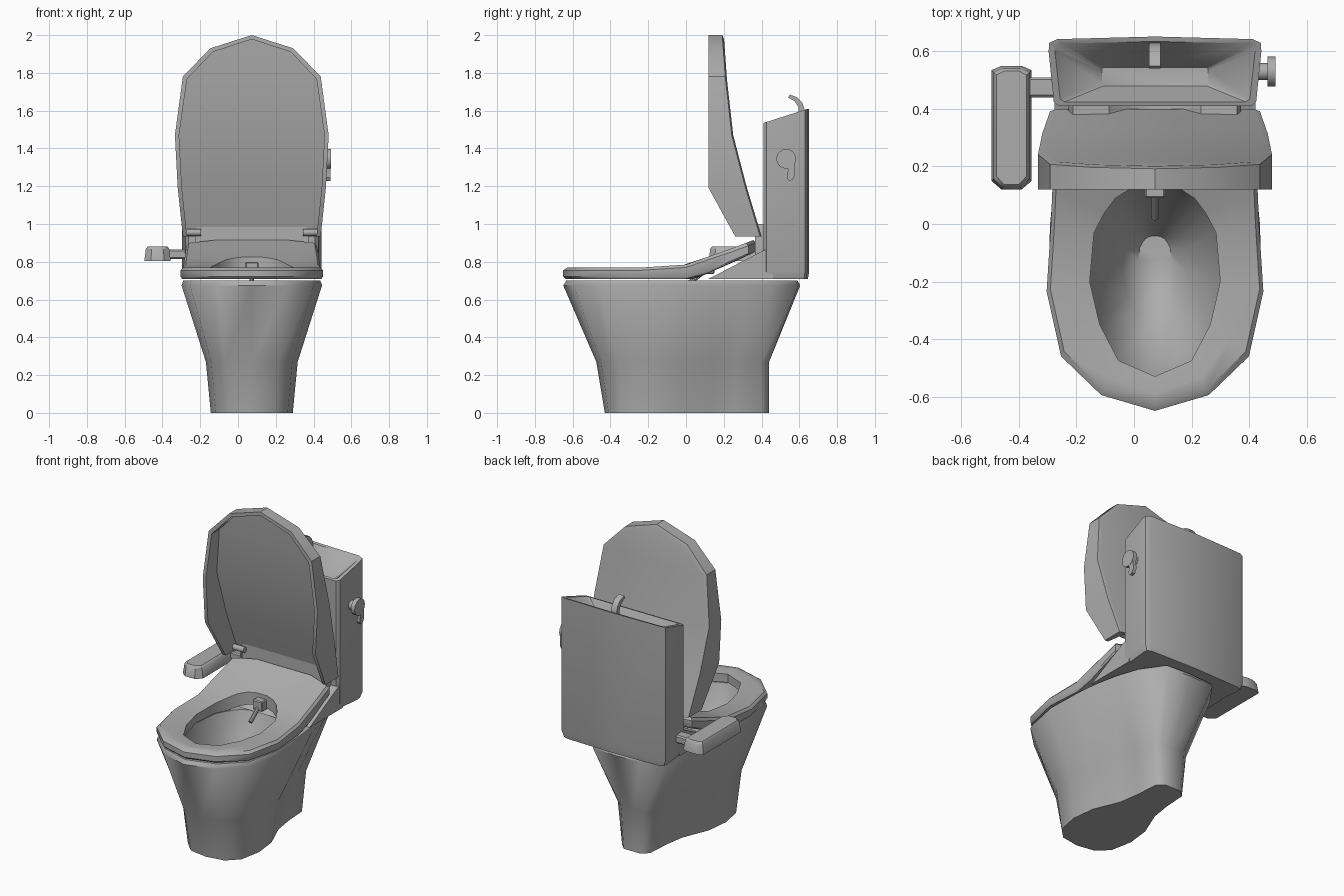
import bpy, bmesh, math
from mathutils import Vector

if "Cube" in bpy.data.objects:
    bpy.data.objects.remove(bpy.data.objects["Cube"])

CX = 0.073  # symmetry plane of the main body
grey = bpy.data.materials.new("ceramic_grey")
grey.diffuse_color = (0.42, 0.42, 0.42, 1)
grey.use_nodes = True
grey.node_tree.nodes["Principled BSDF"].inputs["Base Color"].default_value = grey.diffuse_color


def finish(name, bm, angle=35):
    bmesh.ops.recalc_face_normals(bm, faces=bm.faces)
    me = bpy.data.meshes.new(name)
    bm.to_mesh(me)
    bm.free()
    ob = bpy.data.objects.new(name, me)
    bpy.context.collection.objects.link(ob)
    me.materials.append(grey)
    bpy.ops.object.select_all(action='DESELECT')
    ob.select_set(True)
    bpy.context.view_layer.objects.active = ob
    bpy.ops.object.shade_smooth_by_angle(angle=math.radians(angle))
    return ob


def mirror(half):
    """Close a half ring, whose first and last points lie on the symmetry plane."""
    return [(CX + p[0], p[1], p[2]) for p in half] + \
           [(CX - p[0], p[1], p[2]) for p in half[-2:0:-1]]


def loft(name, halves, caps=True, closed=False, angle=35):
    """Skin mirrored half rings; caps are strips running across the symmetry plane."""
    bm = bmesh.new()
    rings = [[bm.verts.new(p) for p in mirror(h)] for h in halves]
    n = len(rings[0])
    pairs = list(zip(rings, rings[1:])) + ([(rings[-1], rings[0])] if closed else [])
    for a, b in pairs:
        for i in range(n):
            j = (i + 1) % n
            bm.faces.new((a[i], a[j], b[j], b[i]))
    if caps and not closed:
        for r in (rings[0], rings[-1]):
            bm.faces.new((r[0], r[1], r[-1]))
            for i in range(1, n // 2 - 1):
                bm.faces.new((r[i], r[i + 1], r[n - i - 1], r[n - i]))
            m = n // 2
            bm.faces.new((r[m - 1], r[m], r[m + 1]))
    return finish(name, bm, angle)


def interp(table, v):
    for (a, fa), (b, fb) in zip(table, table[1:]):
        if v <= b:
            t = max(0, (v - a) / (b - a))
            return fa + (fb - fa) * t
    return table[-1][1]


def level(pts, z, s=1.0, cy=0.0):
    return [(x * s, cy + (y - cy) * s, z) for x, y in pts]


def box(name, lo, hi, bevel=0.0):
    bm = bmesh.new()
    bmesh.ops.create_cube(bm, size=1)
    for v in bm.verts:
        v.co = [lo[k] + (v.co[k] + 0.5) * (hi[k] - lo[k]) for k in range(3)]
    if bevel:
        bmesh.ops.bevel(bm, geom=bm.edges[:], offset=bevel, segments=1, affect='EDGES')
    return finish(name, bm)


def rod(name, a, b, r, sides=12):
    a, b = Vector(a), Vector(b)
    bm = bmesh.new()
    bmesh.ops.create_cone(bm, cap_ends=True, segments=sides, radius1=r, radius2=r,
                          depth=(b - a).length)
    rot = (b - a).to_track_quat('Z', 'Y').to_matrix()
    for v in bm.verts:
        v.co = rot @ v.co + (a + b) / 2
    return finish(name, bm)


def extrude_x(name, prof, x0, x1):
    bm = bmesh.new()
    f = bm.faces.new([bm.verts.new((x0, y, z)) for y, z in prof])
    g = bmesh.ops.extrude_face_region(bm, geom=[f])
    for v in g['geom']:
        if isinstance(v, bmesh.types.BMVert):
            v.co.x = x1
    return finish(name, bm)


# Pedestal and bowl: outer skin, rim, then hollow inside
foot = [(0, -.43), (.12, -.41), (.19, -.34), (.217, -.2), (.20, -.05),
        (.13, .12), (.11, .25), (.10, .40), (.06, .44), (0, .44)]
knee = [(0, -.475), (.14, -.45), (.215, -.36), (.243, -.2), (.235, -.03),
        (.17, .14), (.14, .27), (.13, .40), (.08, .44), (0, .44)]
rim = [(0, -.65), (.187, -.595), (.327, -.46), (.372, -.235), (.365, 0),
       (.35, .15), (.32, .3), (.27, .45), (.17, .595), (0, .605)]
hole = [(0, -.53), (.127, -.475), (.192, -.35), (.227, -.2), (.212, -.03),
        (.175, .04), (.137, .09), (.09, .12), (.04, .135), (0, .135)]
loft("bowl", [level(foot, 0), level(knee, .27), level(rim, .675), level(rim, .70, .975),
              level(hole, .70, 1.05, -.2), level(hole, .56, .88, -.2),
              level(hole, .40, .5, -.14), level(hole, .33, .25, -.1)], angle=50)

# Seat ring rising toward the hinge
seat = [(0, -.65), (.187, -.595), (.327, -.46), (.377, -.235), (.362, 0),
        (.357, .12), (.352, .22), (.345, .33), (.2, .37), (0, .37)]
top = [(-.1, .77), (0, .785), (.1, .82), (.25, .87), (.37, .915)]
low = [(.05, .71), (.37, .85)]
mid = [((a[0] + b[0]) / 2, (a[1] + b[1]) / 2) for a, b in zip(seat, hole)]


def on(pts, table, dz=0.0, s=1.0):
    return [(x * s, y * s, interp(table, y) + dz) for x, y in pts]


loft("seat", [on(hole, low), on(mid, low), on(seat, low, 0, .98), on(seat, low, .012),
              on(seat, top, -.015), on(seat, top, 0, .965), on(mid, top),
              on(hole, top, -.006)], closed=True)

# Ramp and hinge panel between seat and tank
extrude_x("rear_ramp", [(.12, .71), (.46, .71), (.46, .87), (.41, .86)], CX - .35, CX + .35)
panel = [(0, .91), (.08, .92), (.16, .99), (.285, 1.0), (.30, .96), (.30, .84), (0, .84)]
loft("hinge_panel", [[(x, .365, z) for x, z in panel], [(x, .42, z) for x, z in panel]])
for s in (-1, 1):
    rod("hinge_pin", (CX + s * .27, .35, .955), (CX + s * .355, .35, .955), .018)

# Open lid: shallow tray, open along the hinge side
edge = [(0, 2.0), (.22, 1.93), (.365, 1.78), (.407, 1.47), (.392, 1.19),
        (.365, .935), (.335, .935), (0, .935)]
inner = [(0, 1.978), (.208, 1.91), (.343, 1.767), (.385, 1.47), (.37, 1.19),
         (.343, .935), (.325, .935), (0, .935)]
back = [(.935, .40), (1.2, .32), (1.47, .25), (1.65, .225), (2.0, .20)]
front = [(.935, .26), (1.19, .12), (2.0, .12)]


def tray(pts, depth):
    return [(x, interp(back, z) - depth, z) for x, z in pts]


def lip(pts):
    return [(x, interp(front, z) if i < 6 else interp(back, z) - .02, z)
            for i, (x, z) in enumerate(pts)]


loft("lid", [tray(inner, 0), tray(edge, .008), lip(edge), lip(inner), tray(inner, .02)])

# Tank with slanted top and sunken hand basin
wall = [(0, .41), (.335, .41), (.352, .425), (.37, .60), (.368, .63), (.34, .643), (0, .652)]
lip_in = [(0, .425), (.315, .425), (.33, .435), (.348, .60), (.346, .618), (.325, .628), (0, .635)]
well = [(0, .48), (.18, .48), (.185, .485), (.185, .535), (.185, .54), (.18, .545), (0, .545)]
slant = [(.41, 1.535), (.645, 1.61)]
loft("tank", [level(wall, .71, .96, .5), level(wall, .75), on(wall, slant),
              on(lip_in, slant), level(well, 1.43)], angle=40)

# Hand basin spout
extrude_x("spout", [(.60, 1.45), (.63, 1.45), (.63, 1.60), (.615, 1.645), (.59, 1.67),
                    (.55, 1.685), (.54, 1.67), (.575, 1.65), (.595, 1.62)], CX - .02, CX + .02)

# Flush handle
rod("handle_stem", (.42, .53, 1.345), (.475, .53, 1.345), .03)
rod("handle_knob", (.465, .53, 1.345), (.492, .53, 1.345), .052, 16)
extrude_x("handle_lever", [(.52, 1.33), (.575, 1.325), (.578, 1.26), (.565, 1.235),
                           (.545, 1.228), (.535, 1.245), (.54, 1.29)], .467, .49)

# Side control pod on its arm
bm = bmesh.new()
rings = []
for z, g in ((.805, 0), (.868, .008), (.88, .018)):
    pts = [(.07, .15), (.035, .12), (-.035, .12), (-.07, .15),
           (-.07, .535), (-.035, .55), (.035, .55), (.07, .535)]
    rings.append([bm.verts.new((-.426 + x * (1 - g / .07),
                                .335 + (y - .335) * (1 - g / .215), z)) for x, y in pts])
bm.faces.new(rings[0])
bm.faces.new(rings[-1])
for a, b in zip(rings, rings[1:]):
    for i in range(8):
        bm.faces.new((a[i], a[i - 1], b[i - 1], b[i]))
finish("control_pod", bm)
box("pod_arm", (-.37, .44, .815), (-.26, .51, .865), .008)

# Wash nozzle
box("nozzle_block", (CX - .035, .09, .735), (CX + .035, .15, .80), .006)
rod("nozzle", (CX, .11, .76), (CX, .02, .69), .013, 10)
